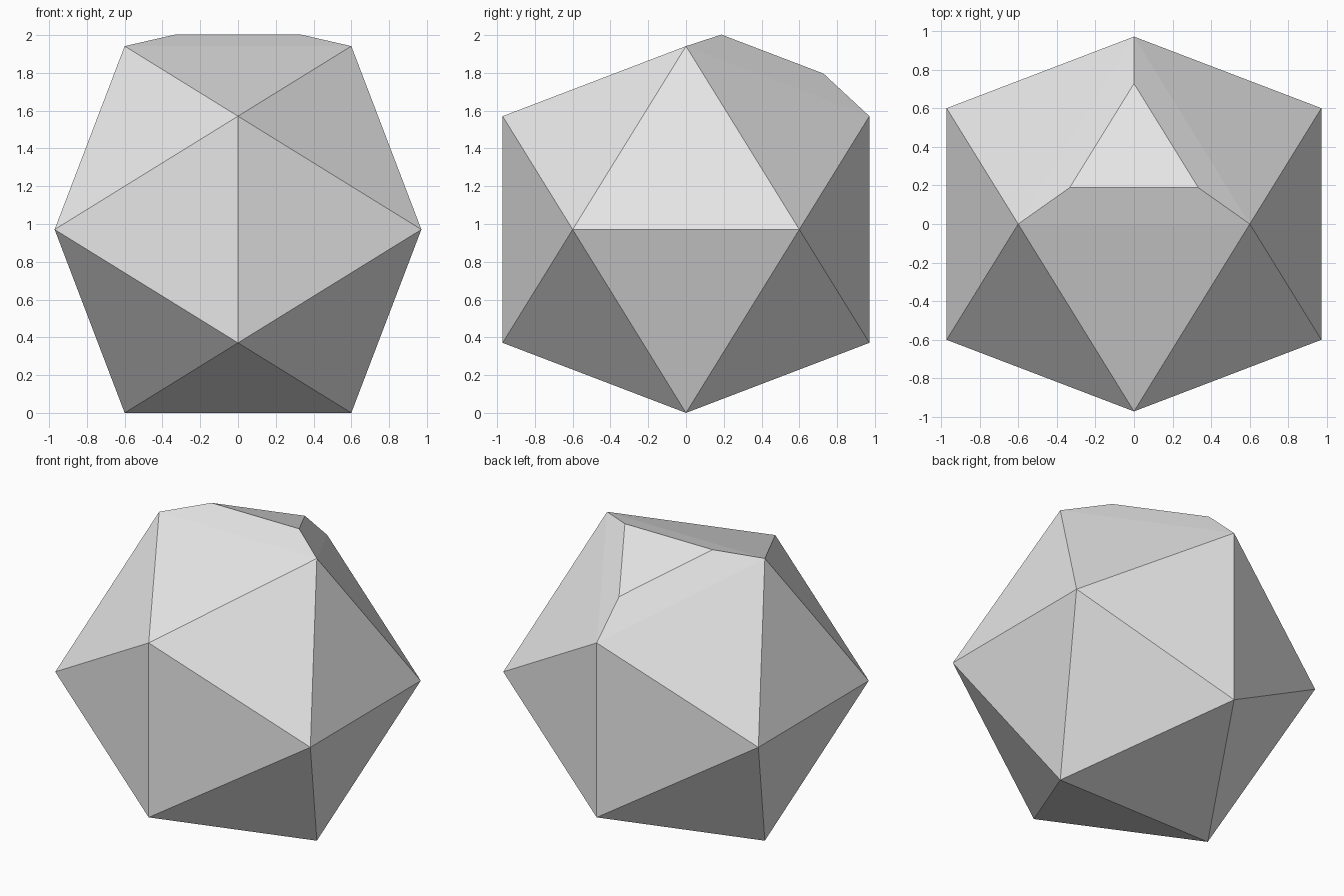
import bpy
import bmesh
from mathutils import Vector

cube = bpy.data.objects.get("Cube")
if cube:
    bpy.data.objects.remove(cube, do_unlink=True)

# Plain light grey
grey = bpy.data.materials.new("light_grey")
grey.use_nodes = True
colour = (0.8, 0.8, 0.8, 1.0)
grey.diffuse_color = colour
grey.node_tree.nodes["Principled BSDF"].inputs["Base Color"].default_value = colour

# Twenty-sided body: hull of three crossed golden rectangles
short = 0.6
long = short * (1 + 5 ** 0.5) / 2
bm = bmesh.new()
for a in (-short, short):
    for b in (-long, long):
        for corner in ((a, 0, b), (0, b, a), (b, a, 0)):
            bm.verts.new(corner)
bmesh.ops.convex_hull(bm, input=bm.verts[:])
bmesh.ops.recalc_face_normals(bm, faces=bm.faces[:])

# Raised, tapered cap on the upper back face
top_face = max(bm.faces, key=lambda f: f.normal.dot(Vector((0, 0.36, 0.93))))
cap = bmesh.ops.extrude_discrete_faces(bm, faces=[top_face])["faces"][0]
centre = cap.calc_center_median()
normal = cap.normal.copy()
if normal.length < 0.5:
    cap.normal_update()
    normal = cap.normal.copy()
for v in cap.verts:
    v.co = centre + (v.co - centre) * 0.556 + normal * 0.124

# Stand the body on the ground
bmesh.ops.translate(bm, verts=bm.verts[:], vec=(0, 0, long))
bmesh.ops.recalc_face_normals(bm, faces=bm.faces[:])

mesh = bpy.data.meshes.new("faceted_body")
bm.to_mesh(mesh)
bm.free()
mesh.materials.append(grey)
body = bpy.data.objects.new("faceted_body", mesh)
bpy.context.collection.objects.link(body)
